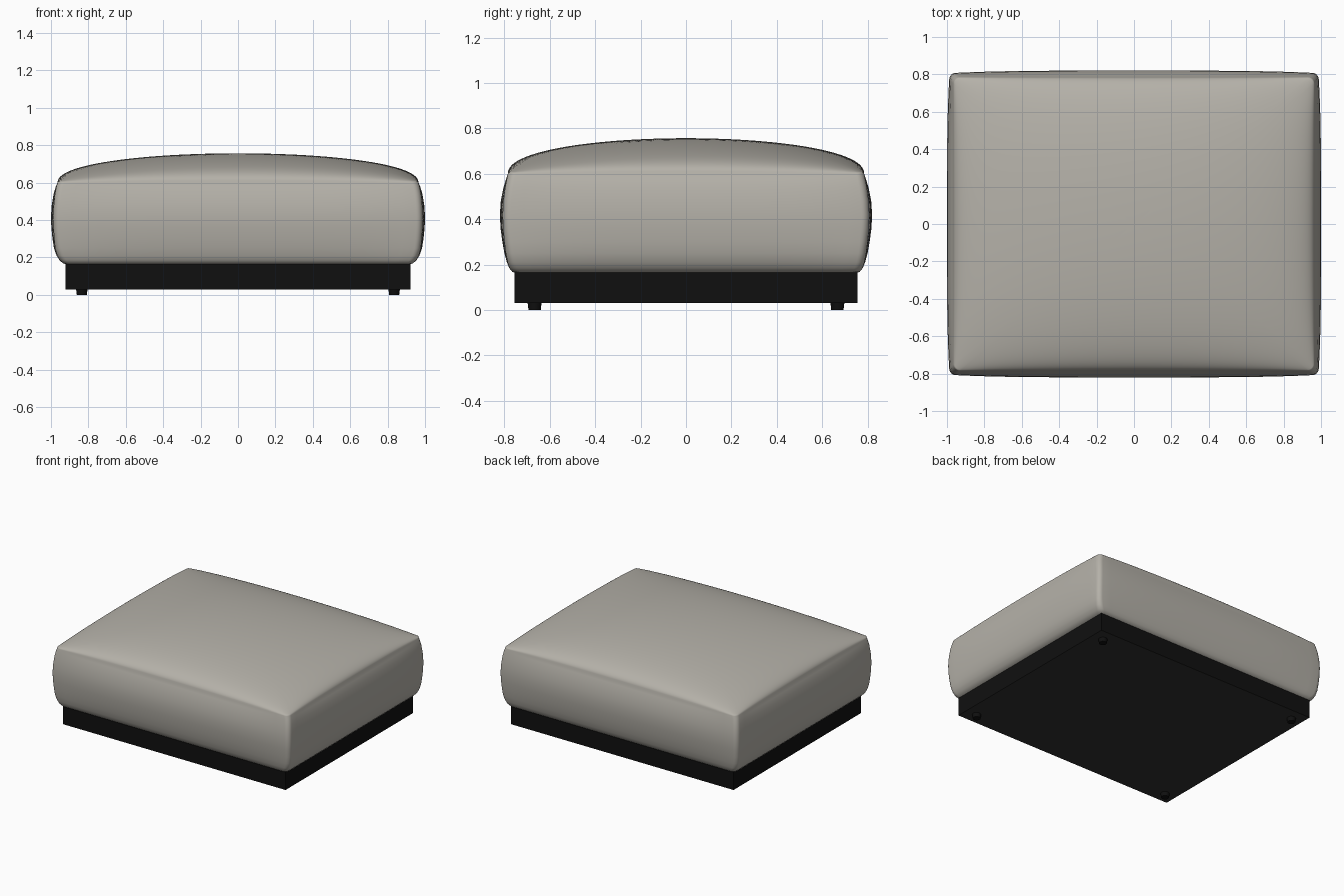
import bpy, bmesh, math

if "Cube" in bpy.data.objects:
    bpy.data.objects.remove(bpy.data.objects["Cube"])

def material(name, rgb):
    m = bpy.data.materials.new(name)
    m.diffuse_color = (*rgb, 1)
    m.use_nodes = True
    m.node_tree.nodes["Principled BSDF"].inputs["Base Color"].default_value = m.diffuse_color
    return m

fabric = material("warm grey fabric", (0.46, 0.44, 0.395))
black = material("black plinth", (0.005, 0.005, 0.005))
dust = material("dark grey underside", (0.03, 0.03, 0.028))

def finish(bm, name, mats):
    bmesh.ops.recalc_face_normals(bm, faces=bm.faces)
    me = bpy.data.meshes.new(name)
    bm.to_mesh(me)
    bm.free()
    for m in mats:
        me.materials.append(m)
    ob = bpy.data.objects.new(name, me)
    bpy.context.collection.objects.link(ob)
    return ob

def outline(hx, hy, bulge, r=0.035, n=28, arc=6):
    """Rounded rectangle whose long edges swell outward by bulge."""
    pts = []
    cx, cy = hx - r, hy - r
    corners = [(cx, -cy, -90), (cx, cy, 0), (-cx, cy, 90), (-cx, -cy, 180)]
    for k, (x, y, a0) in enumerate(corners):
        for i in range(arc + 1):
            a = math.radians(a0 + 90 * i / arc)
            pts.append((x + r * math.cos(a), y + r * math.sin(a)))
        x0, y0 = pts[-1]
        nx, ny, na = corners[(k + 1) % 4]
        a = math.radians(na)
        x1, y1 = nx + r * math.cos(a), ny + r * math.sin(a)
        for i in range(1, n):
            t = i / n
            b = bulge * (1 - abs(2 * t - 1) ** 4)
            pts.append((x0 + (x1 - x0) * t + b * math.cos(a),
                        y0 + (y1 - y0) * t + b * math.sin(a)))
    return pts

# Cushion: swollen side wall, then a pillow dome
levels = [(0.162, 0.91, 0.745, 0), (0.168, 0.935, 0.765, 0), (0.185, 0.953, 0.778, 0.001),
          (0.21, 0.967, 0.786, 0.003), (0.25, 0.978, 0.794, 0.006), (0.30, 0.983, 0.80, 0.009),
          (0.36, 0.987, 0.806, 0.011), (0.42, 0.988, 0.808, 0.012), (0.48, 0.985, 0.805, 0.011),
          (0.54, 0.979, 0.797, 0.007), (0.58, 0.971, 0.789, 0.003), (0.60, 0.965, 0.785, 0)]
HX, HY, HZ = 0.965, 0.785, 0.157

def puff(u):
    return max(0, 1 - u * u) ** 0.45

bm = bmesh.new()
rings = [[bm.verts.new((x, y, z)) for x, y in outline(hx, hy, b)] for z, hx, hy, b in levels]
seam = outline(HX, HY, 0)
STEPS = 28
for i in range(1, STEPS):
    s = math.cos(math.pi / 2 * i / STEPS)
    rings.append([bm.verts.new((x * s, y * s, 0.6 + HZ * puff(x * s / HX) * puff(y * s / HY)))
                  for x, y in seam])
for a, b in zip(rings, rings[1:]):
    for i in range(len(a)):
        j = (i + 1) % len(a)
        bm.faces.new((a[i], a[j], b[j], b[i]))
top = bm.verts.new((0, 0, 0.6 + HZ))
last = rings[-1]
for i in range(len(last)):
    bm.faces.new((last[i], last[(i + 1) % len(last)], top))
bm.faces.new(rings[0])
for f in bm.faces:
    f.smooth = len(f.verts) < 5
finish(bm, "cushion", [fabric])

# Plinth with a lighter underside
bm = bmesh.new()
bmesh.ops.create_cube(bm, size=1)
for v in bm.verts:
    v.co = (v.co.x * 1.845, v.co.y * 1.51, 0.0975 + v.co.z * 0.135)
bm.normal_update()
for f in bm.faces:
    f.material_index = 1 if f.normal.z < -0.5 else 0
finish(bm, "plinth", [black, dust])

# Small round feet
for sx, side in ((-1, "left"), (1, "right")):
    for sy, end in ((-1, "front"), (1, "back")):
        bm = bmesh.new()
        bmesh.ops.create_cone(bm, cap_ends=True, segments=20, radius1=0.027, radius2=0.031, depth=0.034)
        bmesh.ops.translate(bm, verts=bm.verts, vec=(sx * 0.835, sy * 0.667, 0.017))
        for f in bm.faces:
            f.smooth = len(f.verts) == 4
        for e in bm.edges:
            e.smooth = not any(len(f.verts) > 4 for f in e.link_faces)
        finish(bm, f"{end}_{side}_foot", [black])
